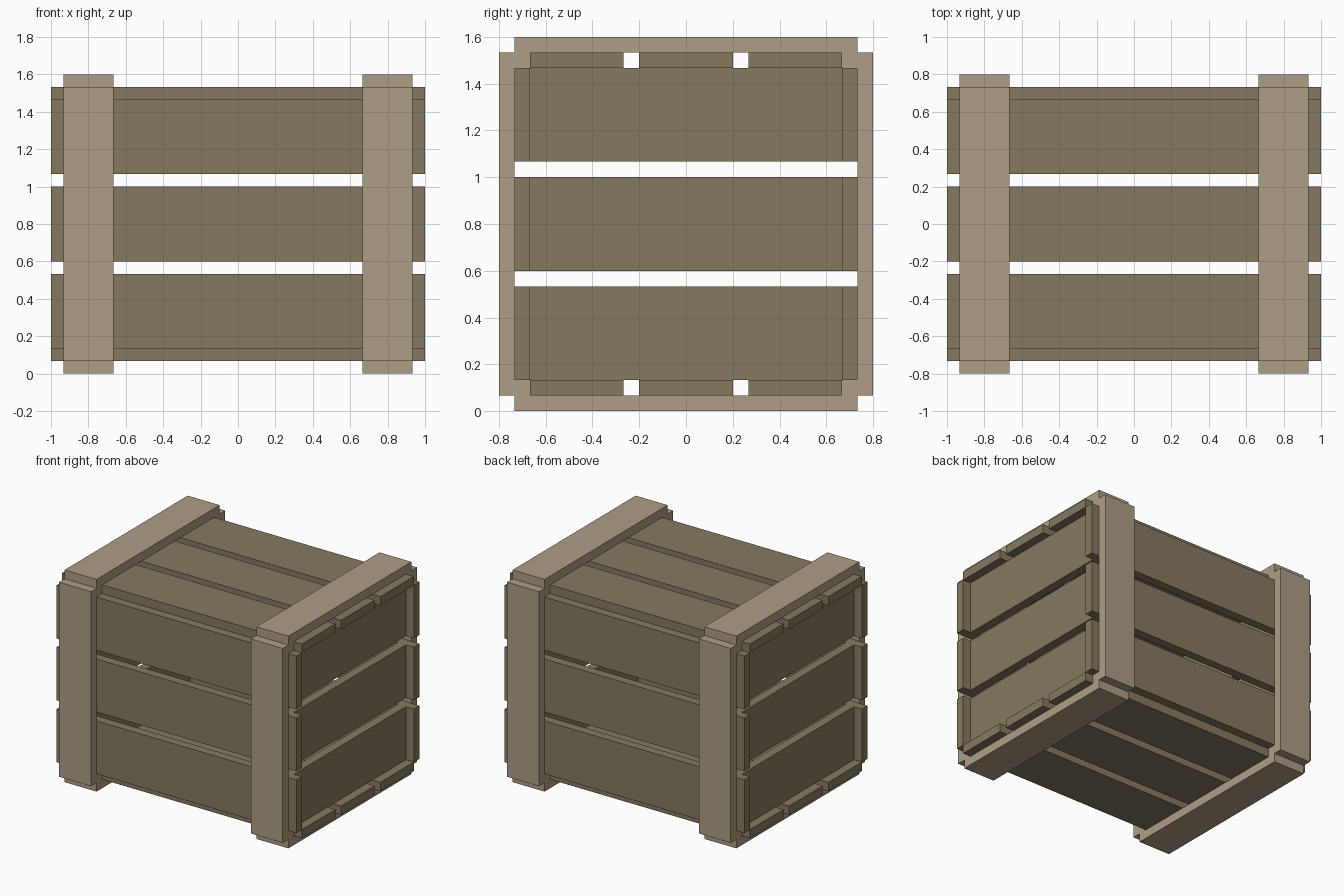
import bpy
import bmesh

if "Cube" in bpy.data.objects:
    bpy.data.objects.remove(bpy.data.objects["Cube"], do_unlink=True)

U = 1 / 15          # board thickness, the module of the whole crate
MID = 12 * U        # height of the crate's centre


def make_material(name, rgb):
    mat = bpy.data.materials.new(name)
    mat.use_nodes = True
    mat.diffuse_color = (*rgb, 1)
    mat.node_tree.nodes["Principled BSDF"].inputs["Base Color"].default_value = (*rgb, 1)
    return mat


plank_wood = make_material("dark plank wood", (0.235, 0.191, 0.117))
frame_wood = make_material("light frame wood", (0.423, 0.337, 0.238))


def add_object(name, bm, mat):
    bmesh.ops.recalc_face_normals(bm, faces=bm.faces)
    mesh = bpy.data.meshes.new(name)
    bm.to_mesh(mesh)
    bm.free()
    mesh.materials.append(mat)
    obj = bpy.data.objects.new(name, mesh)
    bpy.context.collection.objects.link(obj)
    return obj


def board(name, centre, size):
    """Plank given by centre and size in modules, measured from the crate's centre."""
    bm = bmesh.new()
    bmesh.ops.create_cube(bm, size=1)
    for v in bm.verts:
        v.co = [(c + p * s) * U for c, p, s in zip(centre, v.co, size)]
        v.co.z += MID
    return add_object(name, bm, plank_wood)


def frame(name, x0, x1):
    """Closed band round the crate with notched corners, extruded along x."""
    outer, inner = [], []
    for sy, sz in ((1, 1), (-1, 1), (-1, -1), (1, -1)):
        out_corner = [(12, 11), (11, 11), (11, 12)]
        in_corner = [(11, 10), (10, 10), (10, 11)]
        step = 1 if sy * sz > 0 else -1
        outer += [(sy * y, sz * z) for y, z in out_corner[::step]]
        inner += [(sy * y, sz * z) for y, z in in_corner[::step]]
    bm = bmesh.new()
    rings = [[bm.verts.new((x * U, y * U, z * U + MID)) for y, z in loop]
             for x, loop in ((x0, outer), (x1, outer), (x1, inner), (x0, inner))]
    n = len(outer)
    for r in range(4):
        a, b = rings[r], rings[(r + 1) % 4]
        for i in range(n):
            j = (i + 1) % n
            bm.faces.new((a[i], a[j], b[j], b[i]))
    bmesh.ops.dissolve_limit(bm, angle_limit=0.01, verts=bm.verts, edges=bm.edges)
    return add_object(name, bm, frame_wood)


# Three planks on each of the six sides
for i, offset in enumerate((-7, 0, 7), 1):
    board(f"front_plank_{i}", (0, -10.5, offset), (30, 1, 6))
    board(f"back_plank_{i}", (0, 10.5, offset), (30, 1, 6))
    board(f"bottom_plank_{i}", (0, offset, -10.5), (30, 6, 1))
    board(f"top_plank_{i}", (0, offset, 10.5), (30, 6, 1))
    # End planks sit slightly recessed between the others
    board(f"left_end_plank_{i}", (13.5, 0, offset), (1, 20, 6))
    board(f"right_end_plank_{i}", (-13.5, 0, offset), (1, 20, 6))

# Two bands holding the planks together
frame("left_frame", 10, 14)
frame("right_frame", -14, -10)
